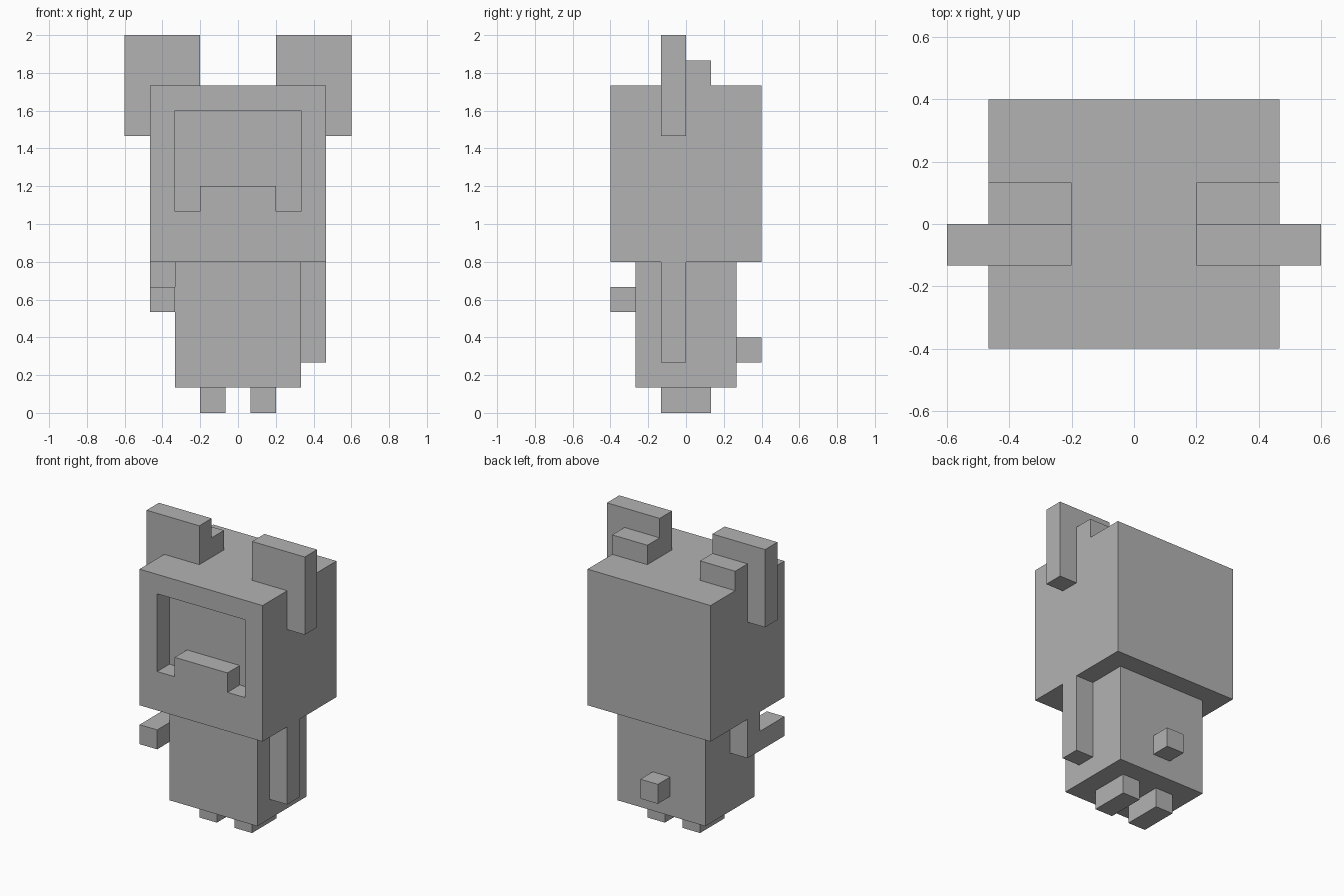
import bpy
import bmesh
from mathutils import Vector

U = 2 / 15  # one voxel

if "Cube" in bpy.data.objects:
    bpy.data.objects.remove(bpy.data.objects["Cube"], do_unlink=True)

grey = bpy.data.materials.new("plain_grey")
grey.use_nodes = True
grey.diffuse_color = (0.45, 0.45, 0.45, 1)
grey.node_tree.nodes["Principled BSDF"].inputs["Base Color"].default_value = grey.diffuse_color


def prism(name, outline, start, end, axis="y"):
    """Extrude an outline (x,z along y, or y,z along x), in voxels."""
    bm = bmesh.new()
    verts = [bm.verts.new((a, start, z) if axis == "y" else (start, a, z)) for a, z in outline]
    face = bm.faces.new(verts)
    new = bmesh.ops.extrude_face_region(bm, geom=[face])["geom"]
    step = Vector((0, end - start, 0) if axis == "y" else (end - start, 0, 0))
    bmesh.ops.translate(bm, vec=step, verts=[v for v in new if isinstance(v, bmesh.types.BMVert)])
    bmesh.ops.scale(bm, vec=(U, U, U), verts=bm.verts)
    bmesh.ops.recalc_face_normals(bm, faces=bm.faces)
    mesh = bpy.data.meshes.new(name)
    bm.to_mesh(mesh)
    bm.free()
    mesh.materials.append(grey)
    obj = bpy.data.objects.new(name, mesh)
    bpy.context.collection.objects.link(obj)
    return obj


def box(name, x, y, z):
    outline = [(x[0], z[0]), (x[1], z[0]), (x[1], z[1]), (x[0], z[1])]
    return prism(name, outline, y[0], y[1])


# Head with a sunken face that leaves a raised muzzle step
head = box("head", (-3.5, 3.5), (-3, 3), (6, 13))
face_outline = [(-2.5, 8), (-1.5, 8), (-1.5, 9), (1.5, 9),
                (1.5, 8), (2.5, 8), (2.5, 12), (-2.5, 12)]
cutter = prism("face_cutter", face_outline, -4, -2)
cutter.hide_render = True
cut = head.modifiers.new("face_recess", "BOOLEAN")
cut.operation = "DIFFERENCE"
cut.solver = "EXACT"
cut.object = cutter
bpy.context.view_layer.objects.active = head
bpy.ops.object.modifier_apply(modifier=cut.name)
bpy.data.objects.remove(cutter, do_unlink=True)

# Body and tail
box("body", (-2.5, 2.5), (-2, 2), (1, 6))
box("tail", (-0.5, 0.5), (2, 3), (2, 3))

# Paired ears, ear backs and legs
ear_outline = [(1.5, 13), (3.5, 13), (3.5, 11), (4.5, 11), (4.5, 15), (1.5, 15)]
for side, s in (("left", 1), ("right", -1)):
    prism(side + "_ear", [(s * x, z) for x, z in ear_outline], -1, 0)
    box(side + "_ear_back", sorted((s * 1.5, s * 3.5)), (0, 1), (13, 14))
    box(side + "_leg", sorted((s * 0.5, s * 1.5)), (-1, 1), (0, 1))

# Hanging left arm, right arm bent forward
box("left_arm", (2.5, 3.5), (-1, 0), (2, 6))
bent_outline = [(0, 6), (0, 4), (-3, 4), (-3, 5), (-1, 5), (-1, 6)]
prism("right_arm", bent_outline, -3.5, -2.5, axis="x")
